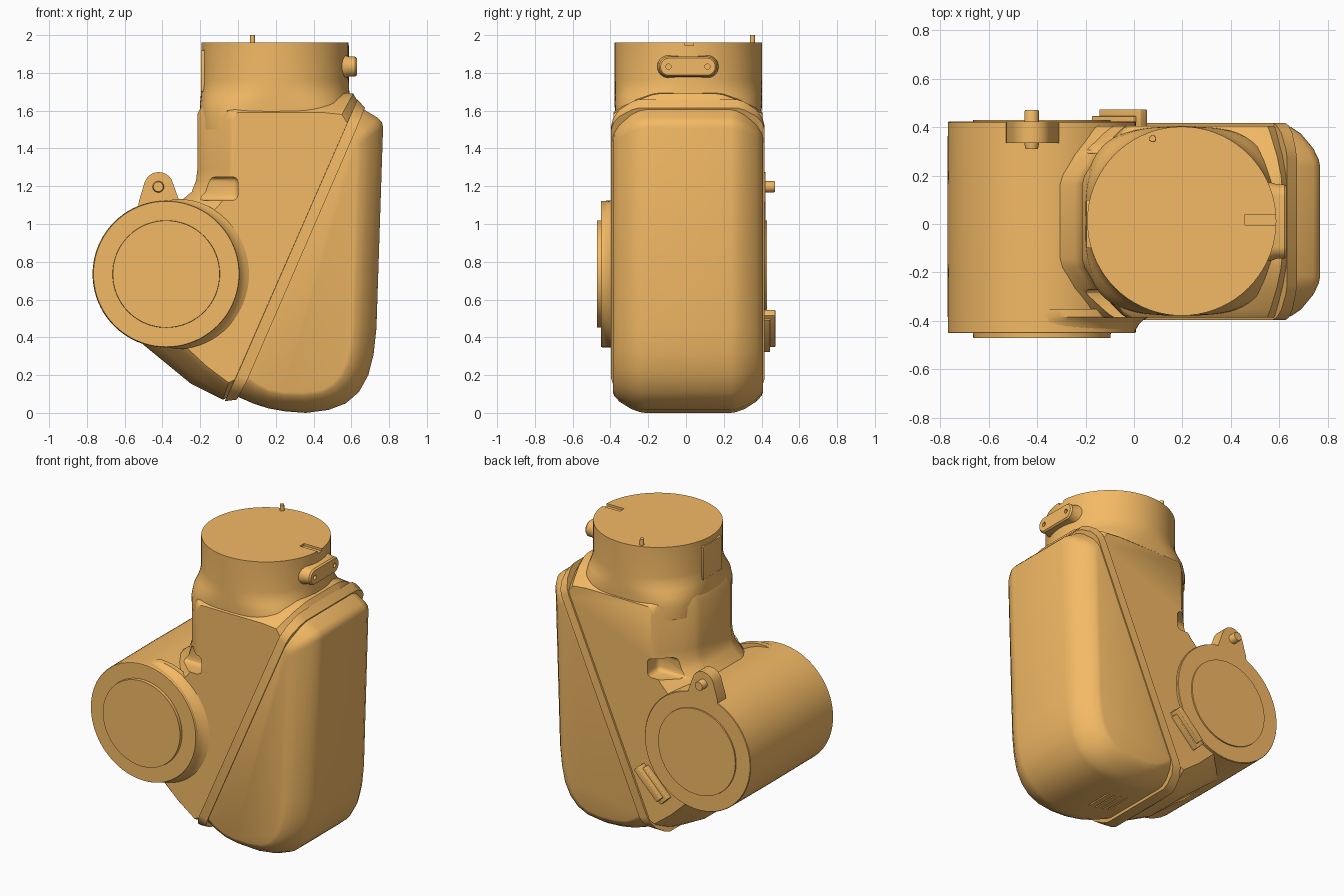
import bpy, bmesh, math
from mathutils import Matrix

if "Cube" in bpy.data.objects:
    bpy.data.objects.remove(bpy.data.objects["Cube"])

CY = 0.01                       # middle plane of the body
tan = bpy.data.materials.new("tan_plastic")
tan.diffuse_color = (0.9, 0.49, 0.13, 1)
tan.use_nodes = True
tan.node_tree.nodes["Principled BSDF"].inputs["Base Color"].default_value = tan.diffuse_color


def loft(name, rings, angle=30):
    """Skin a list of equal-length point rings and cap both ends."""
    bm = bmesh.new()
    vs = [[bm.verts.new(p) for p in r] for r in rings]
    n = len(rings[0])
    for a, b in zip(vs, vs[1:]):
        for i in range(n):
            j = (i + 1) % n
            bm.faces.new((a[i], a[j], b[j], b[i]))
    bm.faces.new(vs[0])
    bm.faces.new(vs[-1])
    bmesh.ops.recalc_face_normals(bm, faces=bm.faces)
    return finish(name, bm, angle)


def finish(name, bm, angle=30):
    me = bpy.data.meshes.new(name)
    bm.to_mesh(me)
    bm.free()
    ob = bpy.data.objects.new(name, me)
    bpy.context.collection.objects.link(ob)
    me.materials.append(tan)
    smooth(ob, angle)
    return ob


def smooth(ob, angle=30):
    bpy.ops.object.select_all(action='DESELECT')
    ob.select_set(True)
    bpy.context.view_layer.objects.active = ob
    bpy.ops.object.shade_smooth_by_angle(angle=math.radians(angle))


def shell(name, pairs, section):
    """Side outline lofted across y; pairs = (outer x, z, inner x, z)."""
    steps = [(CY - w, t) for w, t in section] + [(CY + w, t) for w, t in reversed(section)]
    rings = [[(a + (c - a) * t, y, b + (d - b) * t) for a, b, c, d in pairs] for y, t in steps]
    return loft(name, rings, 40)


def lathe_y(name, x, z, prof, n=64):
    """Turned part about an axis along y; prof = (y, radius)."""
    ang = [2 * math.pi * i / n for i in range(n)]
    return loft(name, [[(x + r * math.cos(a), y, z + r * math.sin(a)) for a in ang]
                       for y, r in prof])


def box(name, lo, hi, bevel=0.0, rot=None):
    bm = bmesh.new()
    bmesh.ops.create_cube(bm, size=1)
    c = [(a + b) / 2 for a, b in zip(lo, hi)]
    bmesh.ops.scale(bm, vec=[b - a for a, b in zip(lo, hi)], verts=bm.verts)
    if bevel:
        bmesh.ops.bevel(bm, geom=bm.edges[:], offset=bevel, segments=3,
                        affect='EDGES', profile=0.5)
    if rot:
        bmesh.ops.rotate(bm, matrix=rot, verts=bm.verts)
    bmesh.ops.translate(bm, vec=c, verts=bm.verts)
    return finish(name, bm)


def cut(ob, cutter):
    m = ob.modifiers.new("cut", 'BOOLEAN')
    m.operation, m.solver, m.object = 'DIFFERENCE', 'EXACT', cutter
    bpy.ops.object.select_all(action='DESELECT')
    bpy.context.view_layer.objects.active = ob
    ob.select_set(True)
    bpy.ops.object.modifier_apply(modifier=m.name)
    bpy.data.objects.remove(cutter)
    smooth(ob, 35)


# Rear half of the housing, right of the diagonal seam
rear = shell("rear_shell", [
    (0.0, 0.085, 0.05, 0.2), (0.08, 0.05, 0.1, 0.16), (0.16, 0.024, 0.16, 0.125),
    (0.25, 0.008, 0.24, 0.11), (0.36, 0.0, 0.35, 0.108), (0.48, 0.016, 0.44, 0.12),
    (0.57, 0.05, 0.5, 0.155), (0.64, 0.11, 0.545, 0.21), (0.69, 0.2, 0.575, 0.28),
    (0.718, 0.31, 0.59, 0.36), (0.733, 0.45, 0.6, 0.47),
    (0.768, 1.51, 0.625, 1.41), (0.762, 1.54, 0.622, 1.43), (0.74, 1.562, 0.618, 1.445),
    (0.66, 1.61, 0.605, 1.46)],
    [(0.397, 1), (0.39, 0.84), (0.362, 0.55), (0.3, 0.19), (0.255, 0.04), (0.225, 0)])

# Drain slots under the rear half
for i in range(4):
    x = 0.13 + 0.05 * i
    cut(rear, box("drain_cutter", (x, -0.08, -0.02), (x + 0.01, 0.1, 0.045)))

# Front half of the housing, reaching into the barrel
front = shell("front_shell", [
    (0.645, 1.63, 0.6, 1.5), (0.61, 1.69, 0.55, 1.58), (0.5, 1.7, 0.45, 1.59),
    (-0.1, 1.68, 0.0, 1.59), (-0.18, 1.65, -0.02, 1.58), (-0.215, 1.58, -0.03, 1.54),
    (-0.215, 1.29, -0.03, 1.29), (-0.222, 1.23, -0.035, 1.23), (-0.245, 1.17, -0.05, 1.17),
    (-0.3, 1.125, -0.1, 1.1), (-0.45, 0.9, -0.3, 0.9), (-0.6, 0.46, -0.45, 0.5),
    (-0.5, 0.36, -0.35, 0.42), (-0.25, 0.155, -0.17, 0.25), (-0.08, 0.07, -0.05, 0.16),
    (-0.01, 0.1, 0.03, 0.2)],
    [(0.395, 1), (0.385, 0.92), (0.36, 0.78), (0.27, 0.33), (0.19, 0.06), (0.15, 0)])

# Finger pockets on both sides above the barrel
for s in (-1, 1):
    y0, y1 = sorted((CY + s * 0.28, CY + s * 0.5))
    cut(front, box("pocket_cutter", (-0.3, y0, 1.125), (0.0, y1, 1.25), 0.03))

# Raised flange along the seam
shell("seam_flange", [
    (-0.07, 0.062, -0.005, 0.2), (-0.006, 0.07, 0.052, 0.18),
    (0.672, 1.615, 0.625, 1.5), (0.632, 1.66, 0.572, 1.52)],
    [(0.406, 1), (0.396, 0.72), (0.364, 0.4), (0.3, 0.1), (0.26, 0)])

# Round neck blending into the squarish body
def neck_ring(z, hx, hy, e):
    pts = []
    for i in range(72):
        a = 2 * math.pi * i / 72
        c, s = math.cos(a), math.sin(a)
        pts.append((0.197 + hx * math.copysign(abs(c) ** e, c),
                    0.012 + hy * math.copysign(abs(s) ** e, s), z))
    return pts

neck = loft("neck", [neck_ring(1.5, 0.4, 0.385, 0.62), neck_ring(1.58, 0.4, 0.388, 0.62),
                     neck_ring(1.64, 0.398, 0.39, 0.7), neck_ring(1.68, 0.394, 0.39, 0.84),
                     neck_ring(1.72, 0.391, 0.39, 0.95), neck_ring(1.76, 0.39, 0.39, 1),
                     neck_ring(1.96, 0.39, 0.39, 1)])
cut(neck, box("slot_cutter", (0.457, -0.005, 1.945), (0.65, 0.04, 2.0)))
box("neck_plate", (-0.197, -0.1, 1.7), (-0.12, 0.1, 1.92), 0.003)

# Locating pin on the neck
bm = bmesh.new()
bmesh.ops.create_cone(bm, cap_ends=True, segments=20, radius1=0.015, radius2=0.013, depth=0.08,
                      matrix=Matrix.Translation((0.077, 0.352, 1.96)))
finish("neck_pin", bm)

# Oblong mounting boss with two holes on the right of the neck
def oblong(x, r, half):
    pts = []
    for i in range(32):
        a = math.pi * (i + 0.5) / 16
        c = math.cos(a)
        pts.append((x, 0.01 + math.copysign(half, c) + r * c, 1.833 + r * math.sin(a)))
    return pts

boss = loft("mounting_boss", [oblong(0.45, 0.075, 0.1), oblong(0.57, 0.06, 0.1),
                              oblong(0.59, 0.053, 0.1), oblong(0.62, 0.053, 0.1),
                              oblong(0.63, 0.045, 0.1)])
for y in (-0.093, 0.113):
    bm = bmesh.new()
    bmesh.ops.create_cone(bm, cap_ends=True, segments=16, radius1=0.014, radius2=0.014, depth=0.06,
                          matrix=Matrix.Translation((0.63, y, 1.833)) @ Matrix.Rotation(math.pi / 2, 4, 'Y'))
    cut(boss, finish("hole_cutter", bm))

# Barrel lying along y, with a raised disc on each end
BX, BZ = -0.38, 0.735
lathe_y("barrel", BX, BZ, [(-0.45, 0.385), (-0.445, 0.388), (-0.2, 0.389), (0.0, 0.39),
                           (0.2, 0.389), (0.418, 0.388), (0.422, 0.385)], 80)
lathe_y("front_disc", BX, BZ, [(-0.47, 0.283), (-0.44, 0.285)])
lathe_y("back_disc", BX, BZ, [(0.41, 0.285), (0.43, 0.283)])

# Fillet where the barrel meets the front of the body
def fillet_ring(y, grow):
    pts = []
    for i in range(72):
        a = 2 * math.pi * i / 72
        r = 0.382 + grow * max(0.0, math.cos(a)) ** 0.6
        pts.append((BX + r * math.cos(a), y, BZ + r * math.sin(a)))
    return pts

loft("barrel_fillet", [fillet_ring(-0.435, 0.006), fillet_ring(-0.415, 0.018),
                       fillet_ring(-0.397, 0.036), fillet_ring(-0.383, 0.06),
                       fillet_ring(-0.35, 0.06)])

# Hinge lug with its pin on top of the barrel
lug = [(-0.53, 1.06), (-0.525, 1.12)]
lug += [(-0.42 + 0.078 * math.cos(a), 1.197 + 0.078 * math.sin(a))
        for a in [math.radians(165 - 15 * i) for i in range(11)]]
lug += [(-0.31, 1.12), (-0.305, 1.06)]
loft("hinge_lug", [[(x, y, z) for x, z in lug] for y in (0.335, 0.422)])
lathe_y("hinge_pin", -0.422, 1.197, [(0.31, 0.026), (0.33, 0.03), (0.463, 0.03), (0.47, 0.027)], 24)

# Slanted clip at the lower back of the barrel: low base with a raised bar
tilt = Matrix.Rotation(-math.pi / 4, 3, 'Y')
box("clip_base", (-0.185, 0.39, 0.395), (0.055, 0.445, 0.467), 0.004, tilt)
box("clip_bar", (-0.165, 0.40, 0.425), (0.075, 0.473, 0.467), 0.004, tilt)
